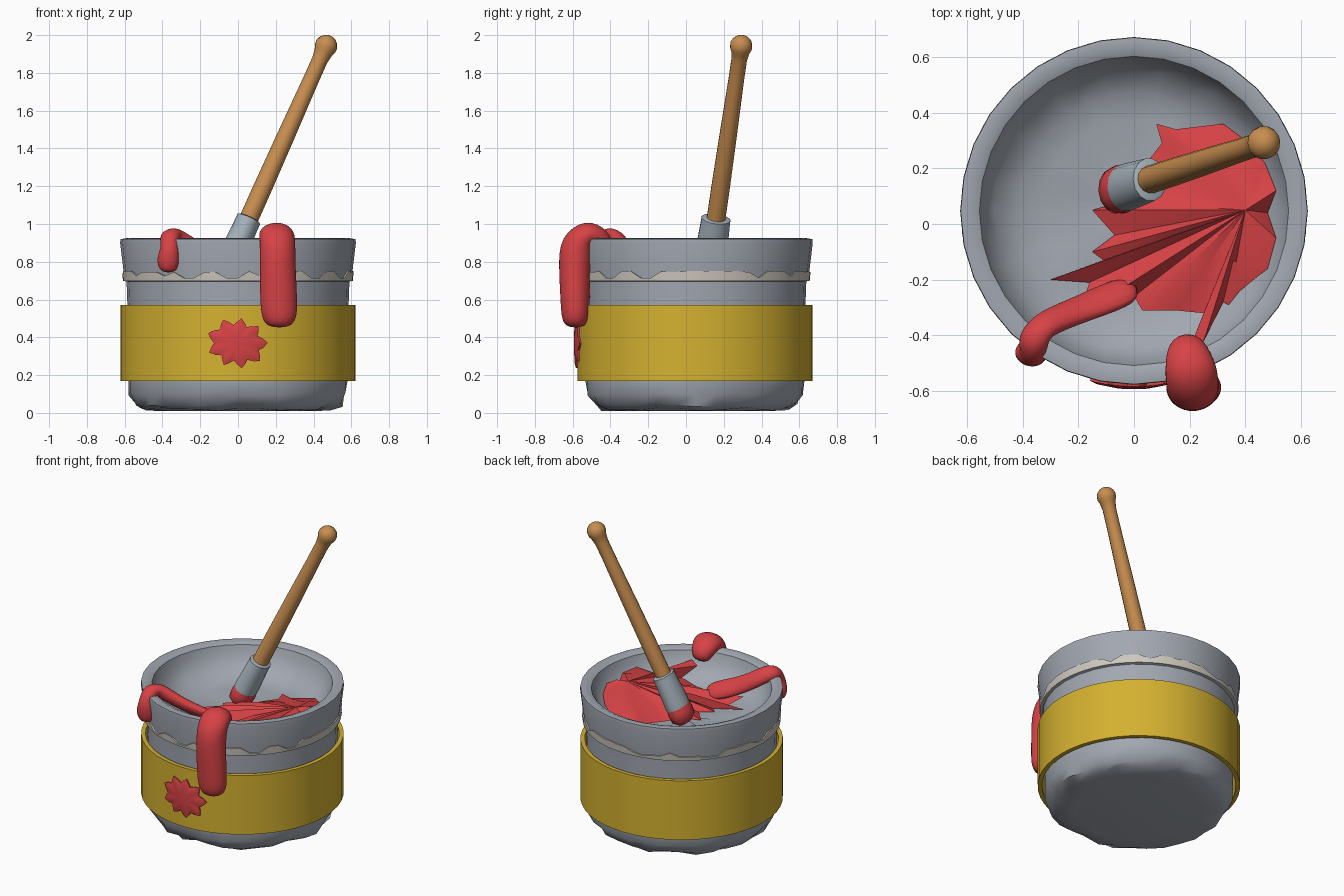
import bpy, bmesh, math, random
from mathutils import Vector

random.seed(4)
if "Cube" in bpy.data.objects:
    bpy.data.objects.remove(bpy.data.objects["Cube"], do_unlink=True)
CY = 0.047  # bucket axis in y
TAU = math.tau


def material(name, color):
    m = bpy.data.materials.new(name)
    m.use_nodes = True
    m.diffuse_color = (*color, 1)
    m.node_tree.nodes["Principled BSDF"].inputs["Base Color"].default_value = (*color, 1)
    return m


GREY = material("bucket grey", (0.36, 0.39, 0.44))
FERRULE = material("ferrule grey", (0.38, 0.45, 0.5))
YELLOW = material("label yellow", (0.66, 0.44, 0.03))
RED = material("paint red", (0.68, 0.055, 0.06))
WOOD = material("wood", (0.58, 0.27, 0.08))
CHIP = material("chipped white", (0.62, 0.58, 0.52))


def finish(bm, name, mat, angle=40):
    bmesh.ops.recalc_face_normals(bm, faces=bm.faces)
    me = bpy.data.meshes.new(name)
    bm.to_mesh(me)
    bm.free()
    ob = bpy.data.objects.new(name, me)
    bpy.context.collection.objects.link(ob)
    me.materials.append(mat)
    bpy.ops.object.select_all(action="DESELECT")
    ob.select_set(True)
    bpy.context.view_layer.objects.active = ob
    bpy.ops.object.shade_smooth_by_angle(angle=math.radians(angle))
    return ob


def skin(bm, rings, closed=False, caps=True):
    """Bridge successive rings of points with quads."""
    vs = [[bm.verts.new(p) for p in ring] for ring in rings]
    n = len(vs[0])
    pairs = list(zip(vs, vs[1:])) + ([(vs[-1], vs[0])] if closed else [])
    for a, b in pairs:
        for i in range(n):
            j = (i + 1) % n
            bm.faces.new((a[i], a[j], b[j], b[i]))
    if caps and not closed:
        bm.faces.new(vs[0])
        bm.faces.new(vs[-1])


def lathe(name, profile, mat, seg=32, closed=False, wobble=None, angle=40):
    rings = []
    for k, (r, z) in enumerate(profile):
        ring = []
        for i in range(seg):
            dr, dz = wobble(k, i) if wobble else (0, 0)
            a = TAU * i / seg
            ring.append(((r + dr) * math.cos(a), CY + (r + dr) * math.sin(a), z + dz))
        rings.append(ring)
    bm = bmesh.new()
    skin(bm, rings, closed)
    return finish(bm, name, mat, angle)


def tube(name, path, mat, seg=14, side=(0, 1, 0), angle=60):
    """Sweep ellipses along a path of (point, radius, side radius)."""
    pts = [Vector(p) for p, _, _ in path]
    rings = []
    for k, (_, ra, rb) in enumerate(path):
        t = (pts[min(k + 1, len(pts) - 1)] - pts[max(k - 1, 0)]).normalized()
        v = Vector(side) - t * t.dot(Vector(side))
        v.normalize()
        u = v.cross(t)
        rings.append([pts[k] + u * ra * math.cos(TAU * i / seg) + v * rb * math.sin(TAU * i / seg)
                      for i in range(seg)])
    bm = bmesh.new()
    skin(bm, rings)
    return finish(bm, name, mat, angle)


def drip(name, path):
    ob = tube(name, path, RED, 10, side=(1, 0, 0), angle=180)
    sub = ob.modifiers.new("Smooth", "SUBSURF")
    sub.levels = sub.render_levels = 2
    return ob


# Dented bucket with rolled rim and a shallow bowl inside
BOWL = [(0.54, 0.86), (0.5, 0.79), (0.42, 0.74), (0.33, 0.72), (0.05, 0.715)]


def dents(k, i):
    if k in (1, 2):
        return random.uniform(-0.02, 0.012), random.uniform(0, 0.025)
    if k == 3 or k >= 14:
        return random.uniform(-0.012, 0.008), random.uniform(-0.008, 0.008)
    return 0, 0


outer = [(0.4, 0.01), (0.5, 0.01), (0.545, 0.03), (0.573, 0.1), (0.58, 0.17), (0.585, 0.56),
         (0.59, 0.695), (0.602, 0.7), (0.606, 0.75), (0.624, 0.9), (0.622, 0.92), (0.59, 0.925),
         (0.555, 0.91)]
lathe("bucket", outer + BOWL, GREY, wobble=dents, angle=45)

# Label band around the body
lathe("label_band", [(0.595, 0.17), (0.622, 0.17), (0.622, 0.57), (0.595, 0.57)], YELLOW, 48, closed=True)

# Chipped strip under the collar, with a ragged upper edge
chips = [random.choice((0, 0, -0.005, -0.025, -0.035)) for _ in range(64)]
for i in range(0, 64, 4):
    chips[i] = chips[i - 1]
lathe("chipped_strip", [(0.59, 0.698), (0.608, 0.698), (0.612, 0.75), (0.59, 0.75)], CHIP, 64, closed=True,
      wobble=lambda k, i: (0, chips[i] if k > 1 else 0), angle=30)


# Spilled paint: a ridged fan over the bowl
def bowl_height(x, y):
    r = math.hypot(x, y - CY)
    for (r1, z1), (r0, z0) in zip(BOWL, BOWL[1:]):
        if r >= r0:
            return z0 + (z1 - z0) * min(1, (r - r0) / (r1 - r0))
    return BOWL[-1][1]


outline = [(0.08, 0.36), (0.15, 0.34), (0.32, 0.36), (0.4, 0.3), (0.47, 0.22), (0.51, 0.12), (0.48, 0.04),
           (0.51, -0.05), (0.48, -0.16), (0.38, -0.24), (0.34, -0.29), (0.32, -0.28), (0.25, -0.42),
           (0.21, -0.42), (0.27, -0.27), (0.25, -0.32), (0.15, -0.31), (0.03, -0.31), (0, -0.26),
           (-0.2, -0.33), (-0.16, -0.21), (-0.3, -0.2), (-0.11, -0.13), (-0.15, -0.1), (-0.07, -0.04),
           (-0.15, 0.05), (-0.04, 0.08), (0.03, 0.2), (0.1, 0.29)]
bm = bmesh.new()
hub = Vector((0.4, 0.05, 0.85))
edge, middle = [], []
for i, (x, y) in enumerate(outline):
    p = Vector((x, y, bowl_height(x, y) + 0.015))
    edge.append(p)
    m = hub.lerp(p, 0.55)
    middle.append(m + Vector((0, 0, 0.02 if i % 2 else 0.0)))
skin(bm, [edge, middle], caps=False)
bmesh.ops.remove_doubles(bm, verts=bm.verts, dist=0.0001)
bmesh.ops.holes_fill(bm, edges=[e for e in bm.edges if e.is_boundary and
                                all((v.co - hub).length < 0.56 * max((q - hub).length for q in edge)
                                    and any((v.co - m).length < 0.001 for m in middle) for v in e.verts)])
center = [f for f in bm.faces if len(f.verts) > 4]
for f in bmesh.ops.poke(bm, faces=center)["verts"]:
    f.co = hub
finish(bm, "paint_spill", RED, 50)

# Drips running over the rim
drip("large_drip", [((0.19, -0.42, 0.86), 0.04, 0.05), ((0.19, -0.45, 0.92), 0.07, 0.08),
                    ((0.205, -0.52, 0.96), 0.08, 0.1), ((0.21, -0.58, 0.9), 0.1, 0.1),
                    ((0.21, -0.59, 0.78), 0.09, 0.1), ((0.215, -0.587, 0.6), 0.082, 0.105),
                    ((0.22, -0.585, 0.5), 0.08, 0.1), ((0.22, -0.585, 0.45), 0.05, 0.06)])
drip("small_drip", [((0.02, -0.22, 0.77), 0.04, 0.08), ((-0.2, -0.31, 0.84), 0.035, 0.06),
                    ((-0.33, -0.36, 0.93), 0.05, 0.06), ((-0.365, -0.42, 0.945), 0.055, 0.06),
                    ((-0.36, -0.47, 0.88), 0.05, 0.045), ((-0.37, -0.46, 0.81), 0.055, 0.07),
                    ((-0.37, -0.455, 0.74), 0.04, 0.045)])

# Splat lying on the curved label
bm = bmesh.new()
points = 9
rings = []
for scale, lift in ((1, -0.006), (1.02, 0.008), (0.85, 0.014), (0.35, 0.018)):
    ring = []
    for i in range(points * 4):
        a = TAU * i / (points * 4)
        r = scale * (0.128 + 0.02 * math.cos(points * a) + 0.012 * math.cos(2 * a + 0.4))
        x, z = r * math.cos(a) - 0.005, 0.37 + r * math.sin(a) * 0.95
        ring.append((x, CY - math.sqrt((0.622 + lift) ** 2 - x * x), z))
    rings.append(ring)
skin(bm, rings)
finish(bm, "paint_splat", RED, 60)

# Brush: handle with knob, ferrule and paint-soaked bristles on one slanted axis
base, tip = Vector((0.045, 0.155, 1.0)), Vector((0.466, 0.292, 1.942))
axis = (tip - base).normalized()


def along(d, ra, rb=None):
    return (base + axis * d, ra, rb or ra)


length = (tip - base).length
knob = [along(length + 0.06 * math.sin(t), 0.06 * math.cos(t))
        for t in (-0.6, -0.2, 0.2, 0.6, 1.0, 1.35)]
tube("handle", [along(-0.02, 0.05), along(0.2, 0.05), along(0.5, 0.047), along(0.85, 0.042),
                along(length - 0.08, 0.042)] + knob, WOOD)
tube("ferrule", [along(-0.19, 0.07, 0.085), along(-0.16, 0.072, 0.085), along(-0.02, 0.066, 0.08),
                 along(0.03, 0.066, 0.078), along(0.035, 0.055, 0.066)], FERRULE, angle=40)
tube("bristles", [along(-0.3, 0.04, 0.05), along(-0.27, 0.07, 0.085), along(-0.22, 0.075, 0.088),
                  along(-0.17, 0.066, 0.08)], RED)
